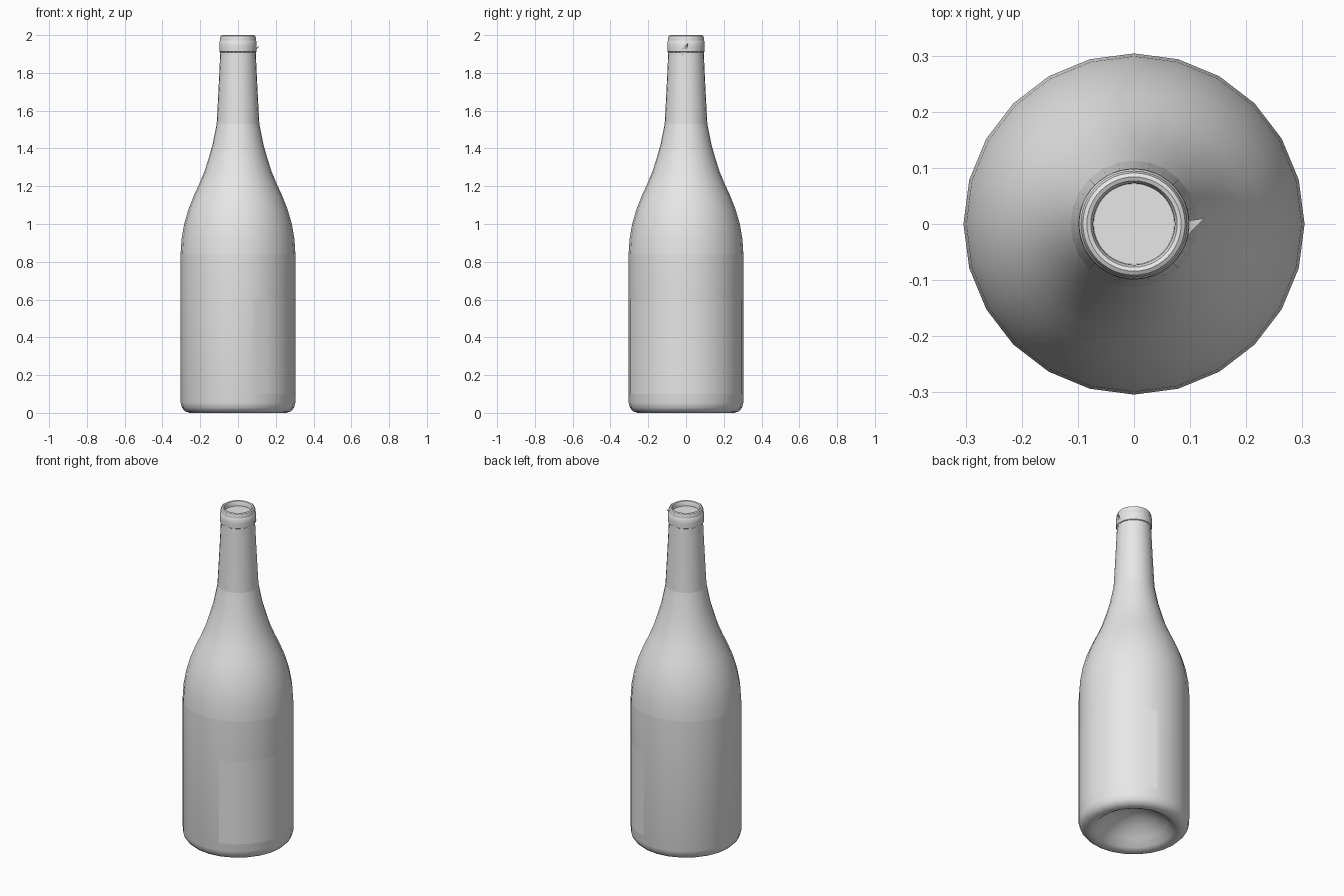
import bpy, bmesh
from math import cos, sin, radians, tau

cube = bpy.data.objects.get("Cube")
if cube:
    bpy.data.objects.remove(cube, do_unlink=True)

# Single plain grey
grey = bpy.data.materials.new("plain grey")
grey.use_nodes = True
grey.diffuse_color = (0.8, 0.8, 0.8, 1)
grey.node_tree.nodes["Principled BSDF"].inputs["Base Color"].default_value = (0.8, 0.8, 0.8, 1)


def finish(name, bm, angle=40):
    mesh = bpy.data.meshes.new(name)
    bm.to_mesh(mesh)
    bm.free()
    mesh.materials.append(grey)
    obj = bpy.data.objects.new(name, mesh)
    bpy.context.collection.objects.link(obj)
    bpy.ops.object.select_all(action="DESELECT")
    obj.select_set(True)
    bpy.context.view_layer.objects.active = obj
    bpy.ops.object.shade_smooth_by_angle(angle=radians(angle))
    return obj


def lathe(name, profile, sides=24, start=0, end=360, angle=40):
    """Turn an (r, z) profile, listed upwards along the outside, about z."""
    bm = bmesh.new()
    full = end - start == 360
    rings = []
    for r, z in profile:
        if r == 0:
            rings.append([bm.verts.new((0, 0, z))])
            continue
        count = sides if full else sides + 1
        turns = [radians(start + (end - start) * i / sides) for i in range(count)]
        rings.append([bm.verts.new((r * cos(a), r * sin(a), z)) for a in turns])
    for low, high in zip(rings, rings[1:]):
        for i in range(sides):
            j = (i + 1) % sides if full else i + 1
            quad = [low[i % len(low)], low[j % len(low)],
                    high[j % len(high)], high[i % len(high)]]
            bm.faces.new(list(dict.fromkeys(quad)))
    return finish(name, bm, angle)


# Body with hollow punt underneath and rounded heel
lathe("body", [(0, 0.13), (0.06, 0.122), (0.12, 0.095), (0.18, 0.05), (0.215, 0.012),
               (0.235, 0.002), (0.255, 0), (0.28, 0.008), (0.297, 0.027),
               (0.304, 0.055), (0.304, 0.84)], angle=60)

# Shoulder sweeping into the neck
lathe("shoulder", [(0.304, 0.84), (0.299, 0.92), (0.285, 1.0), (0.262, 1.08),
                   (0.234, 1.15), (0.204, 1.215), (0.177, 1.28), (0.155, 1.35),
                   (0.135, 1.42), (0.113, 1.53)])

# Foil sleeve over the neck
lathe("neck_foil", [(0.113, 1.53), (0.106, 1.66), (0.099, 1.8), (0.094, 1.91)])

# Collar and rounded lip with a shallow closed mouth
lathe("collar", [(0.092, 1.908), (0.098, 1.912), (0.099, 1.94), (0.098, 1.966),
                 (0.094, 1.972)], sides=48)
lathe("lip", [(0.094, 1.968), (0.095, 1.985), (0.091, 1.996), (0.084, 2.0),
              (0.077, 1.997), (0.073, 1.988), (0.072, 1.97), (0, 1.97)], sides=48)

# Label wrapped around the left side
lathe("label", [(0.3055, 0.1), (0.3055, 0.6)], sides=10, start=-75, end=75)

# Torn foil pull tab
bm = bmesh.new()
tail, root, back, tip = [bm.verts.new(p) for p in (
    (0.09, -0.028, 1.88), (0.098, -0.018, 1.93), (0.098, 0.006, 1.925), (0.125, 0.01, 1.955))]
bm.faces.new((root, back, tip))
bm.faces.new((tail, back, root))
finish("pull_tab", bm)
